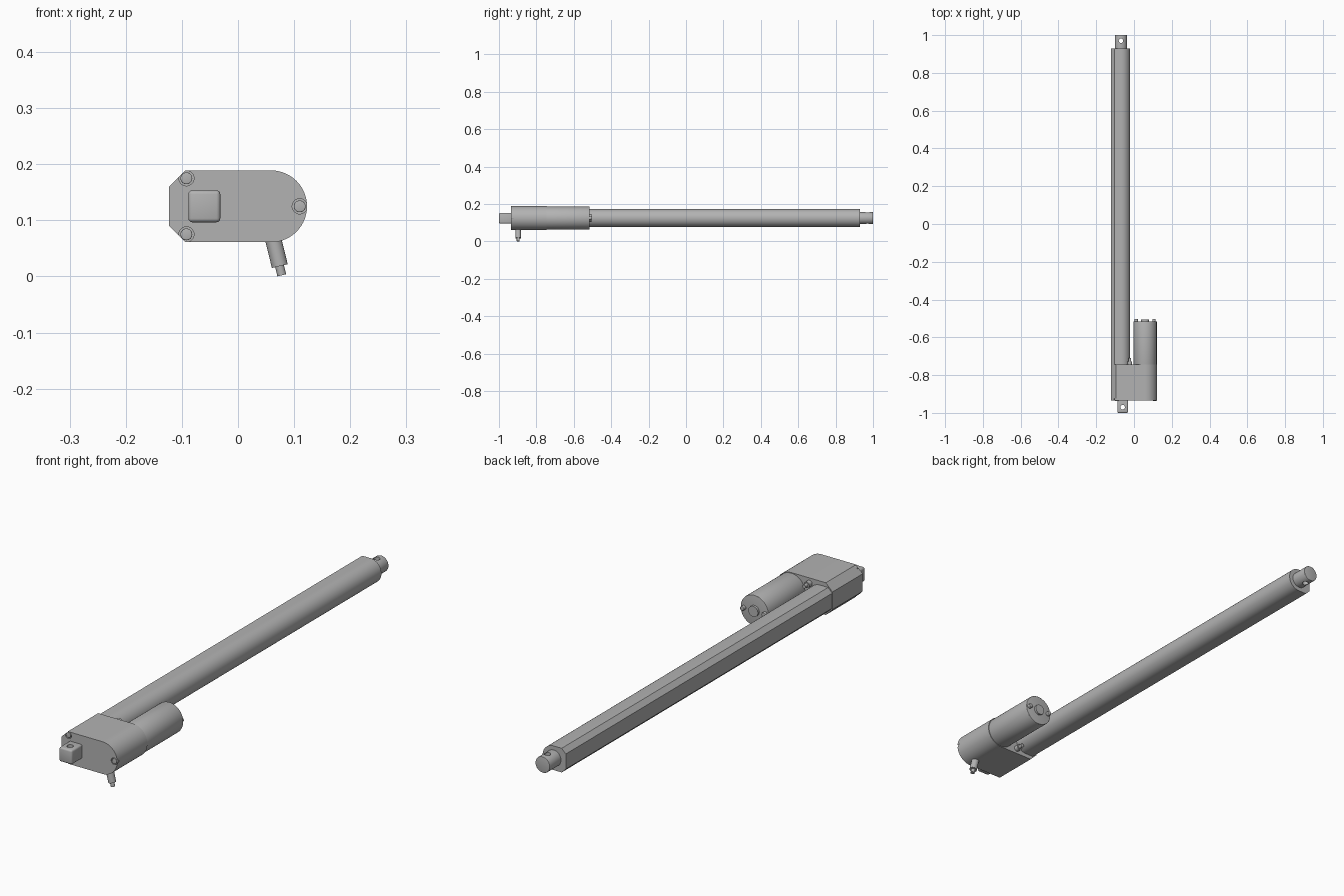
import bpy, bmesh, math
from mathutils import Vector

if "Cube" in bpy.data.objects:
    bpy.data.objects.remove(bpy.data.objects["Cube"], do_unlink=True)

GREY = (0.45, 0.45, 0.45, 1)
metal = bpy.data.materials.new("grey metal")
metal.use_nodes = True
metal.diffuse_color = GREY
metal.node_tree.nodes["Principled BSDF"].inputs["Base Color"].default_value = GREY

MID = 0.125        # height of the main axes
TUBE_X = -0.069
MOTOR_X = 0.059


def activate(ob):
    bpy.ops.object.select_all(action="DESELECT")
    ob.select_set(True)
    bpy.context.view_layer.objects.active = ob


def finish(name, bm, bevel=0, segments=3, cutters=()):
    """Turn a bmesh into an object, cut it, round its edges and shade it."""
    bmesh.ops.recalc_face_normals(bm, faces=bm.faces)
    mesh = bpy.data.meshes.new(name)
    bm.to_mesh(mesh)
    bm.free()
    mesh.materials.append(metal)
    ob = bpy.data.objects.new(name, mesh)
    bpy.context.collection.objects.link(ob)
    activate(ob)
    if bevel:
        mod = ob.modifiers.new("Bevel", "BEVEL")
        mod.width, mod.segments = bevel, segments
        mod.limit_method, mod.angle_limit = "ANGLE", math.radians(40)
        bpy.ops.object.modifier_apply(modifier=mod.name)
    for cutter in cutters:
        mod = ob.modifiers.new("Cut", "BOOLEAN")
        mod.operation, mod.object, mod.solver = "DIFFERENCE", cutter, "EXACT"
        bpy.ops.object.modifier_apply(modifier=mod.name)
    for cutter in cutters:
        bpy.data.objects.remove(cutter, do_unlink=True)
    activate(ob)
    bpy.ops.object.shade_smooth_by_angle(angle=math.radians(30))
    return ob


def prism(name, profile, y0, y1, **options):
    """Extrude an (x, z) profile along y."""
    bm = bmesh.new()
    face = bm.faces.new([bm.verts.new((x, y0, z)) for x, z in profile])
    moved = bmesh.ops.extrude_face_region(bm, geom=[face])["geom"]
    verts = [v for v in moved if isinstance(v, bmesh.types.BMVert)]
    bmesh.ops.translate(bm, verts=verts, vec=(0, y1 - y0, 0))
    return finish(name, bm, **options)


def rod(name, start, end, radius, sides=32, **options):
    """Cylinder between two points."""
    a, b = Vector(start), Vector(end)
    bm = bmesh.new()
    bmesh.ops.create_cone(bm, cap_ends=True, segments=sides, radius1=radius,
                          radius2=radius, depth=(b - a).length)
    bm.transform((b - a).to_track_quat("Z", "Y").to_matrix().to_4x4())
    bmesh.ops.translate(bm, verts=bm.verts, vec=(a + b) / 2)
    return finish(name, bm, **options)


def d_profile(left, right, half, chamfer, steps=28):
    """Chamfered on the -x side, half round on the +x side."""
    cx = right - half
    points = [(left + chamfer, MID + half), (left, MID + half - chamfer),
              (left, MID - half + chamfer), (left + chamfer, MID - half)]
    for i in range(steps + 1):
        a = -math.pi / 2 + math.pi * i / steps
        points.append((cx + half * math.cos(a), MID + half * math.sin(a)))
    return points


def pin_hole(x, y):
    return rod("pin_hole_cutter", (x, y, 0), (x, y, 0.3), 0.012)


# Gearbox with pockets for the cover screws
screws = [(-0.092, MID + 0.05), (-0.092, MID - 0.05), (0.11, MID)]
pockets = [rod("pocket_cutter", (x, -0.96, z), (x, -0.923, z), 0.0135)
           for x, z in screws]
prism("gearbox", d_profile(-0.123, 0.123, 0.064, 0.029), -0.935, -0.745,
      cutters=pockets)
for i, (x, z) in enumerate(screws):
    rod(f"cover_screw_{i + 1}", (x, -0.936, z), (x, -0.92, z), 0.0105,
        bevel=0.0015)

# Motor with its end details
rod("motor", (MOTOR_X, -0.75, MID), (MOTOR_X, -0.515, MID), 0.0615, 64,
    bevel=0.002)
rod("motor_bearing_cap", (MOTOR_X, -0.52, MID), (MOTOR_X, -0.506, MID), 0.021)
for side, offset in (("left", 0.047), ("right", -0.047)):
    x = MOTOR_X + offset
    rod(f"motor_bolt_{side}", (x, -0.52, MID), (x, -0.503, MID), 0.009,
        bevel=0.002)

# Outer tube and the screws that hold it
prism("outer_tube", d_profile(-0.122, -0.02, 0.048, 0.018), -0.75, 0.93)
for side, offset in (("upper", 0.043), ("lower", -0.043)):
    z = MID + offset
    rod(f"tube_screw_{side}", (-0.022, -0.75, z), (-0.022, -0.727, z), 0.012)
    rod(f"tube_screw_tip_{side}", (-0.022, -0.73, z), (-0.022, -0.71, z), 0.007)

# Piston rod end
rod("piston_rod", (TUBE_X, 0.9, MID), (TUBE_X, 1.0, MID), 0.032, 40,
    bevel=0.002, cutters=[pin_hole(TUBE_X, 0.97)])

# Rear clevis block
half, cx = 0.0285, -0.06
square = [(cx - half, MID - half), (cx + half, MID - half),
          (cx + half, MID + half), (cx - half, MID + half)]
prism("rear_clevis", square, -1.0, -0.92, bevel=0.007,
      cutters=[pin_hole(cx, -0.97)])

# Cable gland and cable stub, tilted outward
rod("cable_gland", (0.06, -0.897, 0.078), (0.0745, -0.897, 0.0185), 0.0145)
rod("cable", (0.0725, -0.897, 0.025), (0.078, -0.897, 0.002), 0.008, 24)
